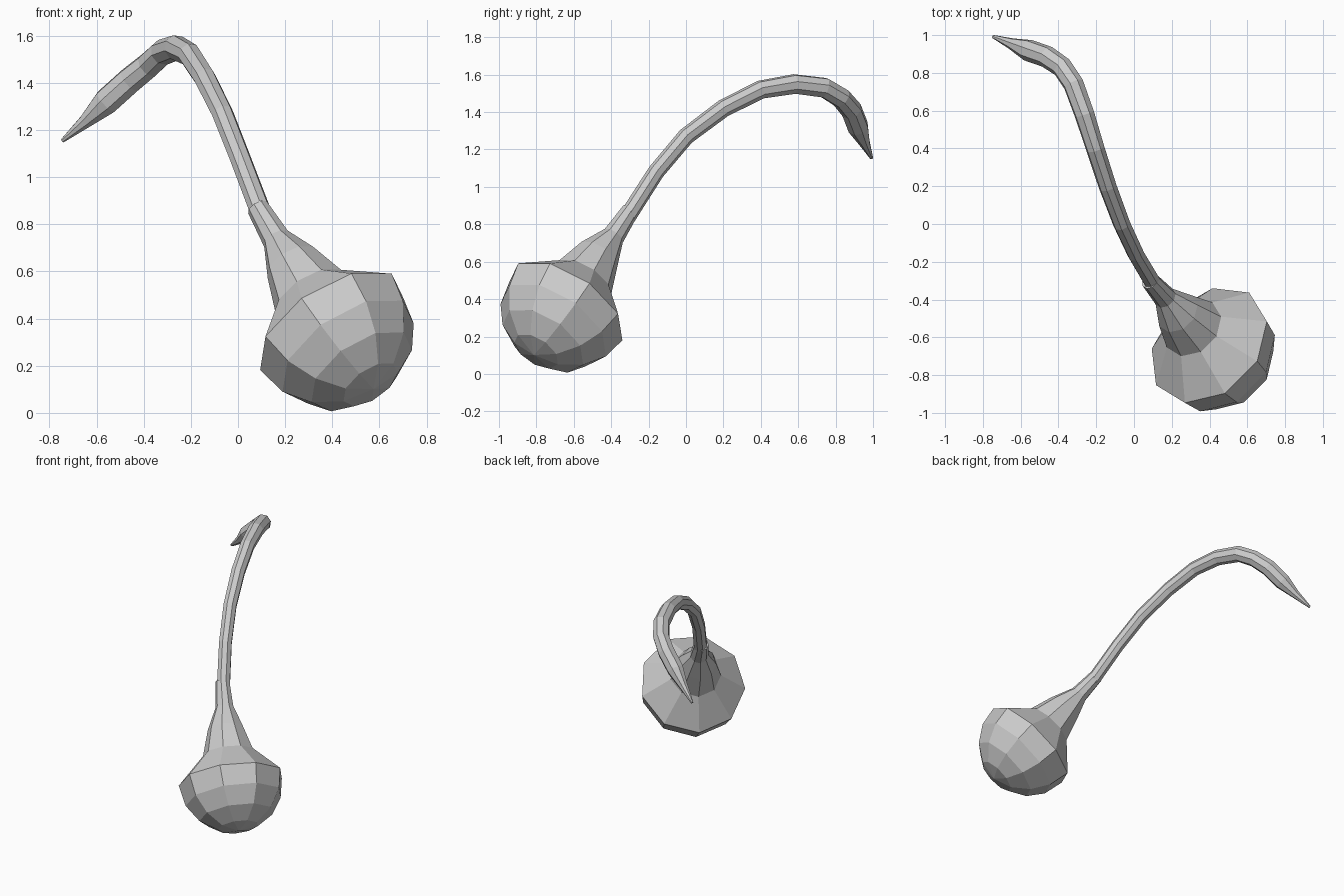
import bpy, bmesh, math
from mathutils import Vector

cube = bpy.data.objects.get("Cube")
if cube:
    bpy.data.objects.remove(cube, do_unlink=True)

grey = bpy.data.materials.new("plain grey")
grey.use_nodes = True
color = (0.6, 0.6, 0.6, 1)
grey.diffuse_color = color
grey.node_tree.nodes["Principled BSDF"].inputs["Base Color"].default_value = color


def sweep(name, stations, sides, up):
    """Skin rings of (x, y, z, radius) with a frame carried along the path."""
    bm = bmesh.new()
    pts = [Vector(s[:3]) for s in stations]
    last = len(pts) - 1
    side = Vector(up)
    rings = []
    for i, p in enumerate(pts):
        tangent = (pts[min(i + 1, last)] - pts[max(i - 1, 0)]).normalized()
        side = (side - tangent * side.dot(tangent)).normalized()
        other = tangent.cross(side)
        ring = []
        for k in range(sides):
            a = math.tau * k / sides
            offset = side * math.cos(a) + other * math.sin(a)
            ring.append(bm.verts.new(p + offset * stations[i][3]))
        rings.append(ring)
    for a, b in zip(rings, rings[1:]):
        for k in range(sides):
            n = (k + 1) % sides
            bm.faces.new((a[k], a[n], b[n], b[k]))
    bm.faces.new(rings[0][::-1])
    bm.faces.new(rings[-1])
    # merge the pole ring to a point
    bmesh.ops.remove_doubles(bm, verts=bm.verts, dist=0.002)
    bmesh.ops.recalc_face_normals(bm, faces=bm.faces)
    mesh = bpy.data.meshes.new(name)
    bm.to_mesh(mesh)
    bm.free()
    mesh.materials.append(grey)
    obj = bpy.data.objects.new(name, mesh)
    bpy.context.collection.objects.link(obj)
    return obj


# Rounded bulb, shoulder and tapering neck
axis = Vector((-0.5, 0.48, 0.73)).normalized()
centre = Vector((0.395, -0.64, 0.365))
radius = 0.353
steps = 4
bulb = []
for i in range(steps + 1):
    a = math.radians(90) * (1 - i / steps)
    p = centre - axis * radius * 1.03 * math.sin(a)
    bulb.append((*p, max(radius * math.cos(a), 0.0005)))
bulb += [
    (0.31, -0.55, 0.50, 0.172),
    (0.23, -0.47, 0.63, 0.12),
    (0.165, -0.39, 0.735, 0.062),
    (0.085, -0.30, 0.87, 0.048),
]
sweep("bulb", bulb, 9, (-0.7, 0.7, -1))

# Long arching stem with a swollen, pointed end
stem = [
    (0.105, -0.32, 0.83, 0.046),
    (0.01, -0.16, 1.08, 0.045),
    (-0.065, 0.0, 1.27, 0.046),
    (-0.14, 0.2, 1.42, 0.048),
    (-0.205, 0.4, 1.52, 0.05),
    (-0.262, 0.58, 1.55, 0.054),
    (-0.32, 0.74, 1.53, 0.056),
    (-0.38, 0.83, 1.475, 0.056),
    (-0.46, 0.885, 1.41, 0.058),
    (-0.56, 0.92, 1.32, 0.058),
    (-0.65, 0.955, 1.235, 0.03),
    (-0.745, 0.992, 1.155, 0.009),
]
sweep("stem", stem, 8, (0, -1, 1))
